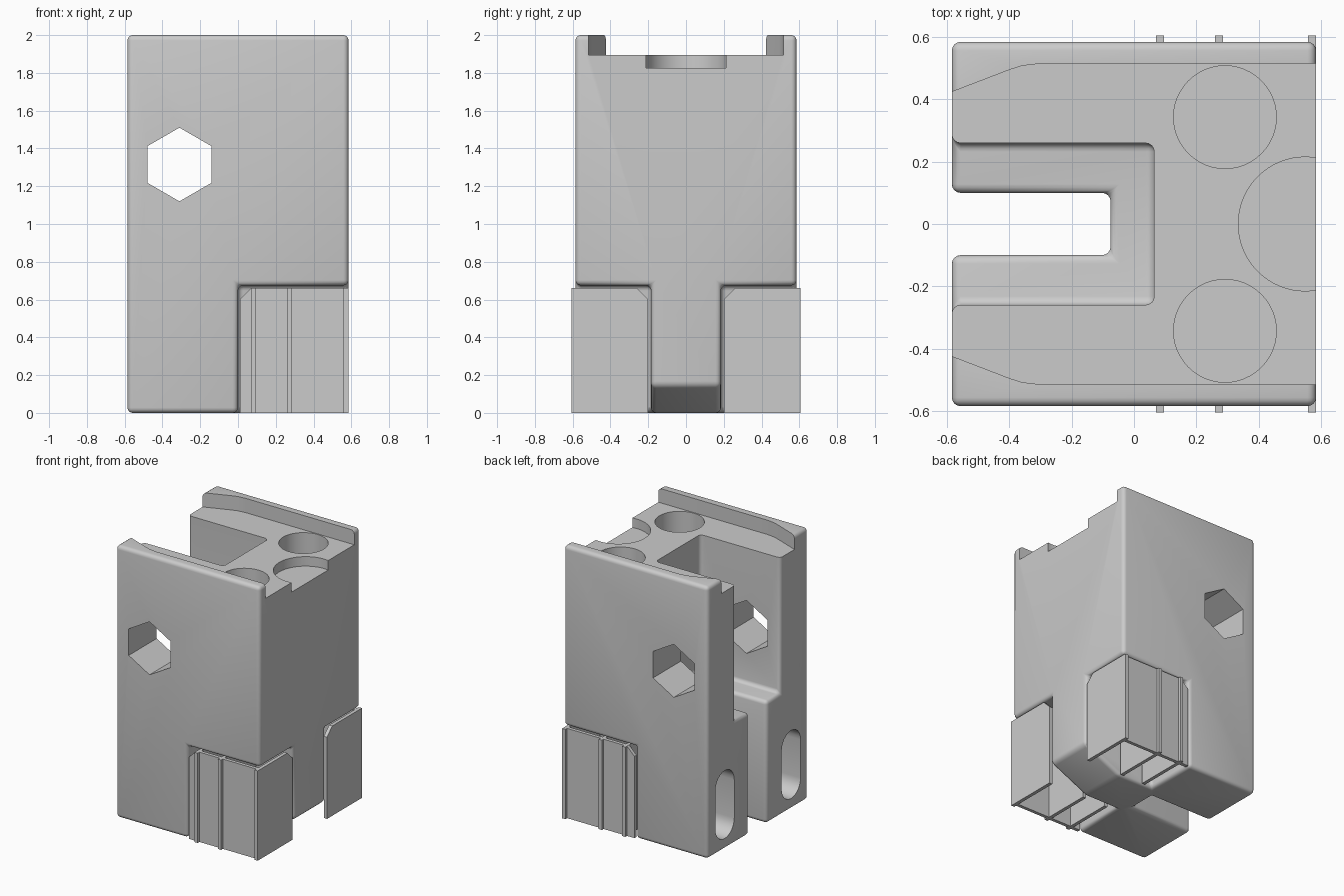
import bpy, bmesh, math
from mathutils import Vector

cube = bpy.data.objects.get("Cube")
if cube:
    bpy.data.objects.remove(cube, do_unlink=True)

grey = bpy.data.materials.new("light_grey")
grey.use_nodes = True
COLOUR = (0.6, 0.6, 0.6, 1)
grey.diffuse_color = COLOUR
grey.node_tree.nodes["Principled BSDF"].inputs["Base Color"].default_value = COLOUR


def prism(name, outline, axis, lo, hi):
    """Extrude a 2D outline along an axis; the outline uses the other two axes in order."""
    def place(p, d):
        v = list(p)
        v.insert("xyz".index(axis), d)
        return Vector(v)
    bm = bmesh.new()
    face = bm.faces.new([bm.verts.new(place(p, lo)) for p in outline])
    ext = bmesh.ops.extrude_face_region(bm, geom=[face])
    moved = [g for g in ext["geom"] if isinstance(g, bmesh.types.BMVert)]
    bmesh.ops.translate(bm, verts=moved, vec=place((0, 0), hi - lo))
    bmesh.ops.recalc_face_normals(bm, faces=bm.faces)
    mesh = bpy.data.meshes.new(name)
    bm.to_mesh(mesh)
    bm.free()
    mesh.materials.append(grey)
    obj = bpy.data.objects.new(name, mesh)
    bpy.context.collection.objects.link(obj)
    return obj


def rect(a, b, c, d):
    return [(a, c), (b, c), (b, d), (a, d)]


def ring(cx, cy, r, n, start=0.0):
    angles = [start + math.tau * i / n for i in range(n)]
    return [(cx + r * math.cos(a), cy + r * math.sin(a)) for a in angles]


def apply(obj, mod):
    bpy.context.view_layer.objects.active = obj
    bpy.ops.object.modifier_apply(modifier=mod.name)


def cut(obj, cutter):
    mod = obj.modifiers.new("cut", "BOOLEAN")
    mod.operation = "DIFFERENCE"
    mod.solver = "EXACT"
    mod.object = cutter
    apply(obj, mod)
    bpy.data.objects.remove(cutter, do_unlink=True)


# Main block with its stepped slot and corner pockets
H = 0.585
body = prism("body", rect(-H, H, -H, H), "z", 0, 2)
cut(body, prism("wide_slot", rect(-1, 0.065, -0.26, 0.26), "z", 0.9, 3))
cut(body, prism("narrow_slot", rect(-1, -0.075, -0.1, 0.1), "z", -1, 3))
for s in (-1, 1):
    lo, hi = sorted((0.185 * s, s))
    cut(body, prism("pocket", rect(0, 1, lo, hi), "z", -1, 0.675))
cut(body, prism("toe_slope", [(0.193, -0.04), (0.693, 0.19), (0.693, -0.04)], "y", -0.4, 0.4))

# Rounded edges on everything cut so far
bevel = body.modifiers.new("round", "BEVEL")
bevel.width = 0.028
bevel.segments = 4
bevel.limit_method = "ANGLE"
bevel.angle_limit = math.radians(20)
apply(body, bevel)

# Sharp cuts: flared top channel, cross hole, round recesses, slotted feet
side = [(-0.7, 0.38), (-0.4, 0.495), (-0.36, 0.508), (-0.3, 0.515), (0.7, 0.515)]
channel = side + [(x, -y) for x, y in reversed(side)]
cut(body, prism("top_channel", channel, "z", 1.895, 2.2))
cut(body, prism("hex_hole", ring(-0.31, 1.315, 0.195, 6, math.pi / 6), "y", -1, 1))
cut(body, prism("edge_recess", ring(0.55, 0, 0.215, 64), "z", 1.825, 2.2))
for s in (-1, 1):
    cut(body, prism("round_recess", ring(0.292, 0.343 * s, 0.165, 48), "z", 1.3, 2.2))
    arc = [math.pi * i / 12 for i in range(13)]
    stadium = [(0.385 * s + 0.11 * math.cos(a), 0.47 + 0.11 * math.sin(a)) for a in arc]
    stadium += [(0.385 * s - 0.11 * math.cos(a), 0.19 - 0.11 * math.sin(a)) for a in arc]
    cut(body, prism("foot_slot", stadium, "x", -1, 0.1))

bpy.ops.object.select_all(action="DESELECT")
body.select_set(True)
bpy.context.view_layer.objects.active = body
bpy.ops.object.shade_smooth_by_angle(angle=math.radians(30))

# Thin ribbed supports standing in the two pockets
TOP = 0.66
for s, label in ((-1, "front"), (1, "back")):
    lo, hi = sorted((0.56 * s, 0.585 * s))
    sheet = [(0.01, 0), (0.58, 0), (0.58, TOP), (0.07, TOP), (0.01, 0.6)]
    prism(label + "_support_sheet", sheet, "y", lo, hi)
    fin = [(0.2, 0), (0.605, 0), (0.605, TOP), (0.26, TOP), (0.2, 0.6)]
    for i, x in enumerate((0.07, 0.26, 0.558)):
        prism(f"{label}_support_fin_{i + 1}", [(y * s, z) for y, z in fin], "x", x, x + 0.026)
